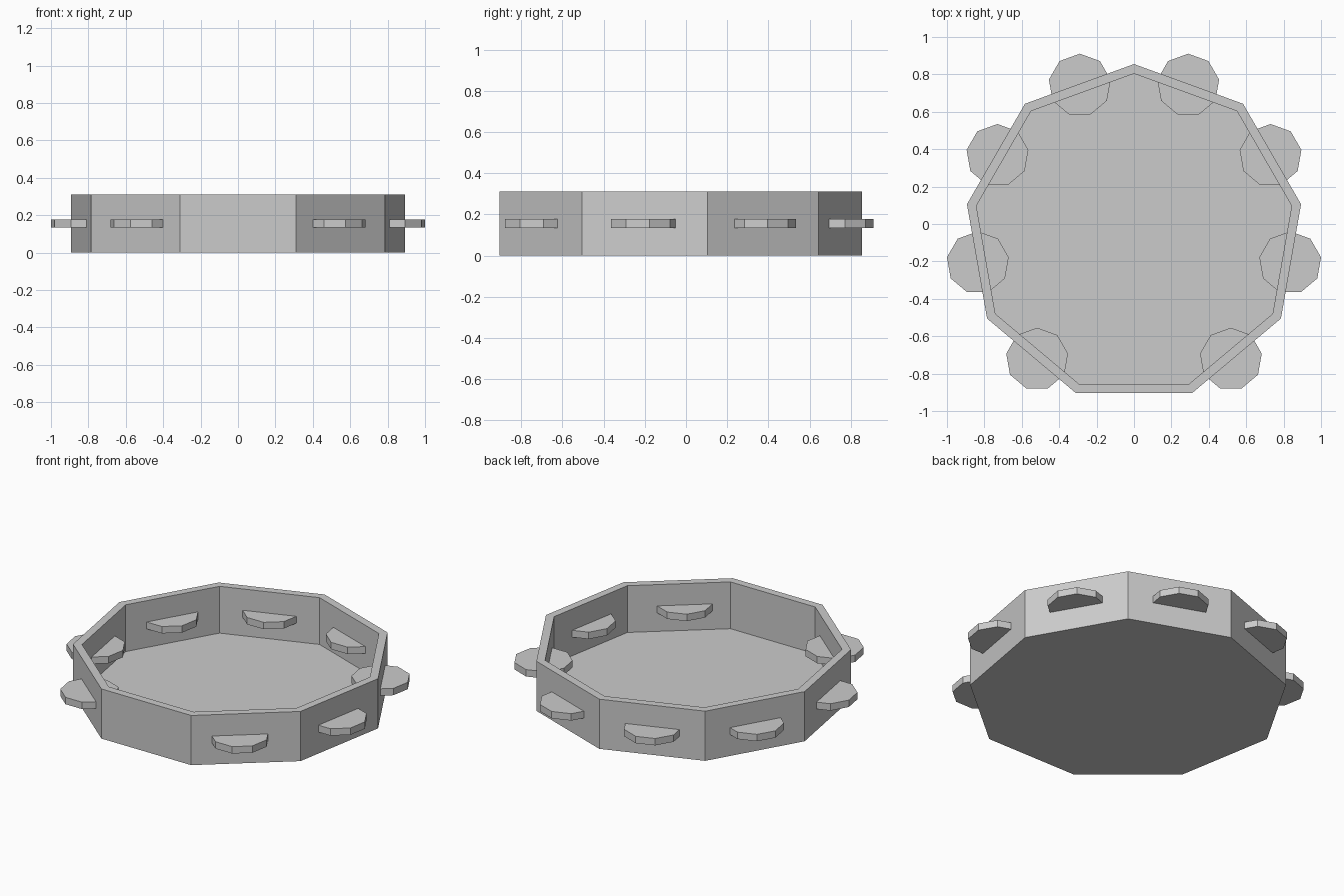
import bpy, bmesh
from math import sin, cos, tau

if "Cube" in bpy.data.objects:
    bpy.data.objects.remove(bpy.data.objects["Cube"])

SIDES = 9
CY = -0.052  # the nine-sided frame's centre once its bounds are centred


def ring(bm, r, z):
    return [bm.verts.new((r * sin(tau * i / SIDES), r * cos(tau * i / SIDES), z))
            for i in range(SIDES)]


def nonagon_solid(name, profile, location):
    """Stack nine-sided rings along an (radius, z) profile and cap both ends."""
    bm = bmesh.new()
    rings = [ring(bm, r, z) for r, z in profile]
    for a, b in zip(rings, rings[1:]):
        for i in range(SIDES):
            j = (i + 1) % SIDES
            bm.faces.new((a[i], a[j], b[j], b[i]))
    bm.faces.new(rings[0])
    bm.faces.new(rings[-1])
    bmesh.ops.recalc_face_normals(bm, faces=bm.faces)
    mesh = bpy.data.meshes.new(name)
    bm.to_mesh(mesh)
    bm.free()
    obj = bpy.data.objects.new(name, mesh)
    obj.location = location
    bpy.context.collection.objects.link(obj)
    return obj


# Wooden hoop with the drum skin closing its underside
nonagon_solid("hoop_and_skin",
              [(0.907, 0), (0.907, 0.31), (0.856, 0.31), (0.856, 0.018)],
              (0, CY, 0))

# Jingles through every wall except the front one
jingles = [(0.29, 0.743), (0.73, 0.367), (0.835, -0.207), (0.518, -0.722)]
for n, (x, y) in enumerate(jingles, 1):
    for side, s in (("right", 1), ("left", -1)):
        nonagon_solid(f"jingle_{side}_{n}", [(0.1675, 0.134), (0.1675, 0.177)],
                      (s * x, y, 0))
